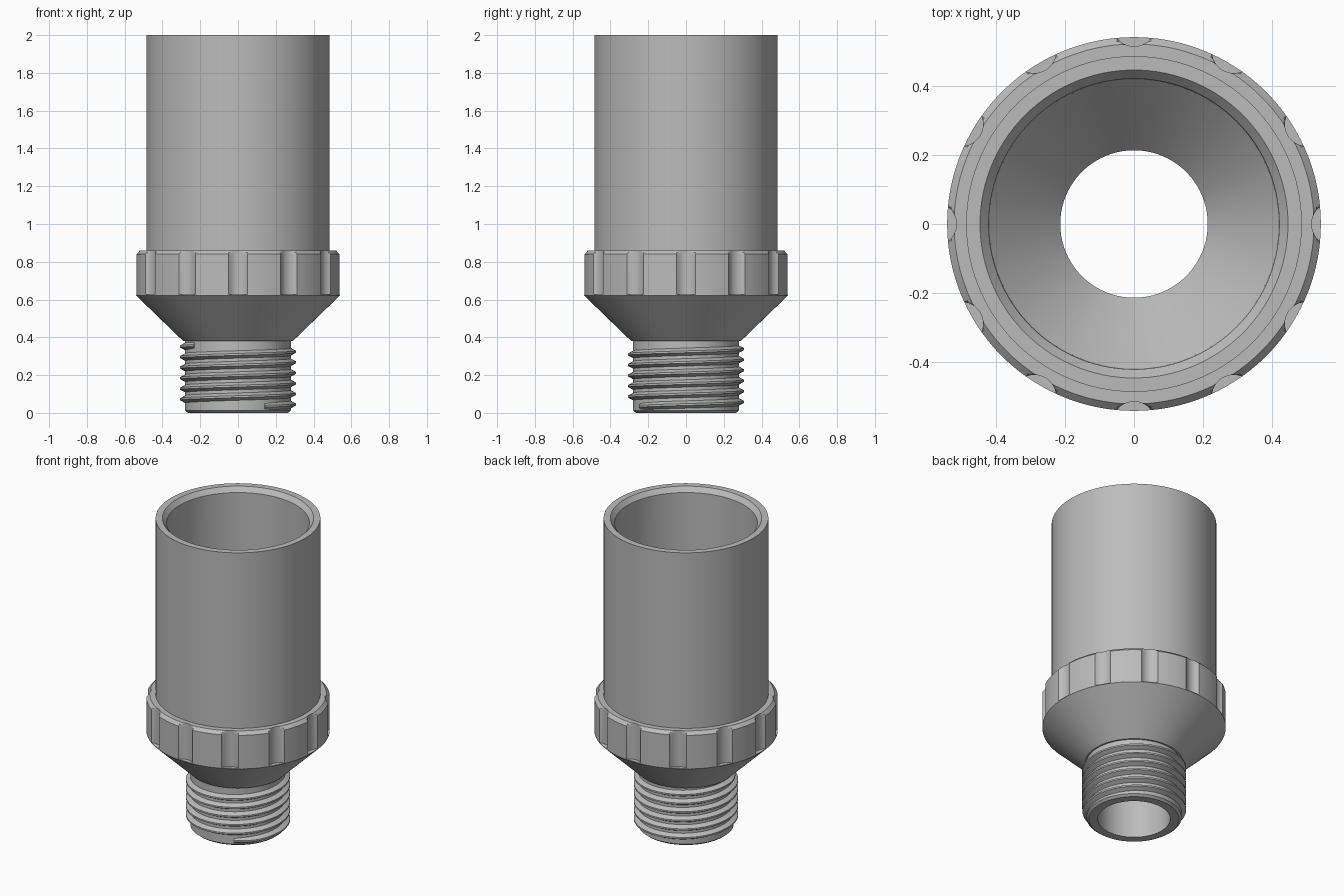
import bpy, bmesh, math
from math import sin, cos, pi, radians

cube = bpy.data.objects.get("Cube")
if cube:
    bpy.data.objects.remove(cube, do_unlink=True)

grey = bpy.data.materials.new("plain grey")
grey.use_nodes = True
colour = (0.5, 0.5, 0.5, 1)
grey.diffuse_color = colour
grey.node_tree.nodes["Principled BSDF"].inputs["Base Color"].default_value = colour


def loft(name, rings, close_rings=False, cap_ends=False):
    """Skin equal-length closed loops of points into one mesh."""
    bm = bmesh.new()
    loops = [[bm.verts.new(p) for p in ring] for ring in rings]
    pairs = list(zip(loops, loops[1:]))
    if close_rings:
        pairs.append((loops[-1], loops[0]))
    n = len(loops[0])
    for a, b in pairs:
        for i in range(n):
            j = (i + 1) % n
            bm.faces.new((a[i], a[j], b[j], b[i]))
    if cap_ends:
        bm.faces.new(loops[0])
        bm.faces.new(loops[-1])
    bmesh.ops.recalc_face_normals(bm, faces=bm.faces)
    mesh = bpy.data.meshes.new(name)
    bm.to_mesh(mesh)
    bm.free()
    mesh.materials.append(grey)
    obj = bpy.data.objects.new(name, mesh)
    bpy.context.collection.objects.link(obj)
    bpy.ops.object.select_all(action="DESELECT")
    obj.select_set(True)
    bpy.context.view_layer.objects.active = obj
    bpy.ops.object.shade_smooth_by_angle(angle=radians(25))
    return obj


def polar(r, a, z):
    return (r * cos(a), r * sin(a), z)


# Hollow body: neck, cone, flange edge, tube, chamfered mouth, inner funnel, bore
profile = [(0.213, 0), (0.265, 0), (0.28, 0.012), (0.28, 0.38), (0.29, 0.38),
           (0.54, 0.622), (0.54, 0.626), (0.485, 0.626), (0.485, 2),
           (0.445, 2), (0.42, 1.97), (0.418, 0.62), (0.213, 0.4)]
SEG = 120
loft("body", [[polar(r, 2 * pi * i / SEG, z) for r, z in profile] for i in range(SEG)],
     close_rings=True)

# Grip collar with twelve round grooves
OUTER, CENTRE, CUT = 0.54, 0.577, 0.0636
half = math.acos((CENTRE**2 + OUTER**2 - CUT**2) / (2 * CENTRE * OUTER))
sector = pi / 6


def outline(limit, z):
    ring = []
    for k in range(12):
        for i in range(-6, 7):
            t = half * i / 6
            r = CENTRE * cos(t) - math.sqrt(CUT**2 - (CENTRE * sin(t))**2)
            ring.append(polar(min(r, limit), k * sector + t, z))
        for i in range(1, 8):
            t = half + (sector - 2 * half) * i / 8
            ring.append(polar(limit, k * sector + t, z))
    return ring


def circle_like(r, z):
    return [polar(r, math.atan2(y, x), z) for x, y, _ in outline(OUTER, z)]


loft("grip_collar", [circle_like(0.475, 0.624), outline(OUTER, 0.624),
                     outline(OUTER, 0.84), outline(0.53, 0.85),
                     outline(0.52, 0.86), circle_like(0.475, 0.86)], close_rings=True)

# Helical thread, fading out at both ends
TURNS, STEPS = 5.764, 72
count = int(TURNS * STEPS)
rings = []
for i in range(count + 1):
    f = i / count
    a = radians(-60) + f * TURNS * 2 * pi
    z = 0.035 + f * 0.322
    fade = min(1, 0.3 + min(i, count - i) / 8)
    crest = 0.28 + 0.027 * fade
    rings.append([polar(0.272, a, z - 0.024), polar(crest, a, z - 0.005),
                  polar(crest, a, z + 0.005), polar(0.272, a, z + 0.024)])
loft("screw_thread", rings, cap_ends=True)
